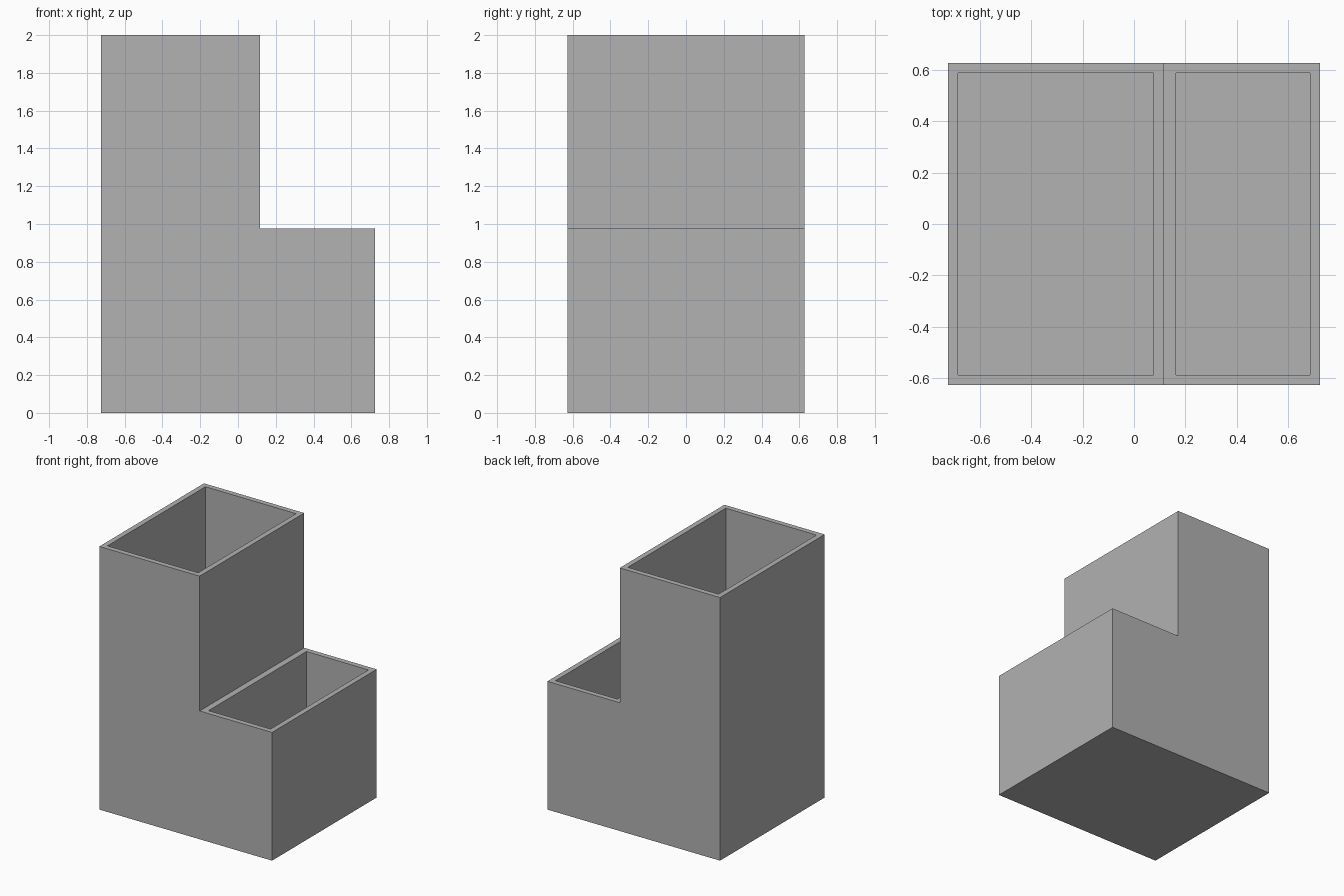
import bpy, bmesh
from mathutils import Vector

cube = bpy.data.objects.get("Cube")
if cube:
    bpy.data.objects.remove(cube, do_unlink=True)

HALF_X, HALF_Y = 0.726, 0.628
STEP_X, STEP_Z, TOP_Z = 0.117, 0.975, 2.0
WALL, FLOOR = 0.04, 0.04

# Plain grey material
grey = bpy.data.materials.new("plain grey")
grey.use_nodes = True
colour = (0.445, 0.445, 0.445, 1)
grey.diffuse_color = colour
grey.node_tree.nodes["Principled BSDF"].inputs["Base Color"].default_value = colour

# Stepped body: L-shaped profile extruded front to back
bm = bmesh.new()
profile = [(-HALF_X, 0), (HALF_X, 0), (HALF_X, STEP_Z),
           (STEP_X, STEP_Z), (STEP_X, TOP_Z), (-HALF_X, TOP_Z)]
front = bm.faces.new([bm.verts.new((x, -HALF_Y, z)) for x, z in profile])
back = bmesh.ops.extrude_face_region(bm, geom=[front], use_keep_orig=True)
moved = [g for g in back["geom"] if isinstance(g, bmesh.types.BMVert)]
bmesh.ops.translate(bm, verts=moved, vec=Vector((0, 2 * HALF_Y, 0)))
bmesh.ops.recalc_face_normals(bm, faces=bm.faces)

# Two open compartments: inset each top face, then sink it to the floor
tops = [f for f in bm.faces if f.normal.z > 0.9]
bmesh.ops.inset_individual(bm, faces=tops, thickness=WALL, use_even_offset=True)
for top in tops:
    # The low compartment's divider rim is slightly thicker
    for v in top.verts:
        if STEP_X < v.co.x < STEP_X + 2 * WALL:
            v.co.x += 0.007
    sunk = bmesh.ops.extrude_discrete_faces(bm, faces=[top])["faces"][0]
    for v in sunk.verts:
        v.co.z = FLOOR

mesh = bpy.data.meshes.new("stepped_container")
bm.to_mesh(mesh)
bm.free()
mesh.materials.append(grey)
body = bpy.data.objects.new("stepped_container", mesh)
bpy.context.scene.collection.objects.link(body)
